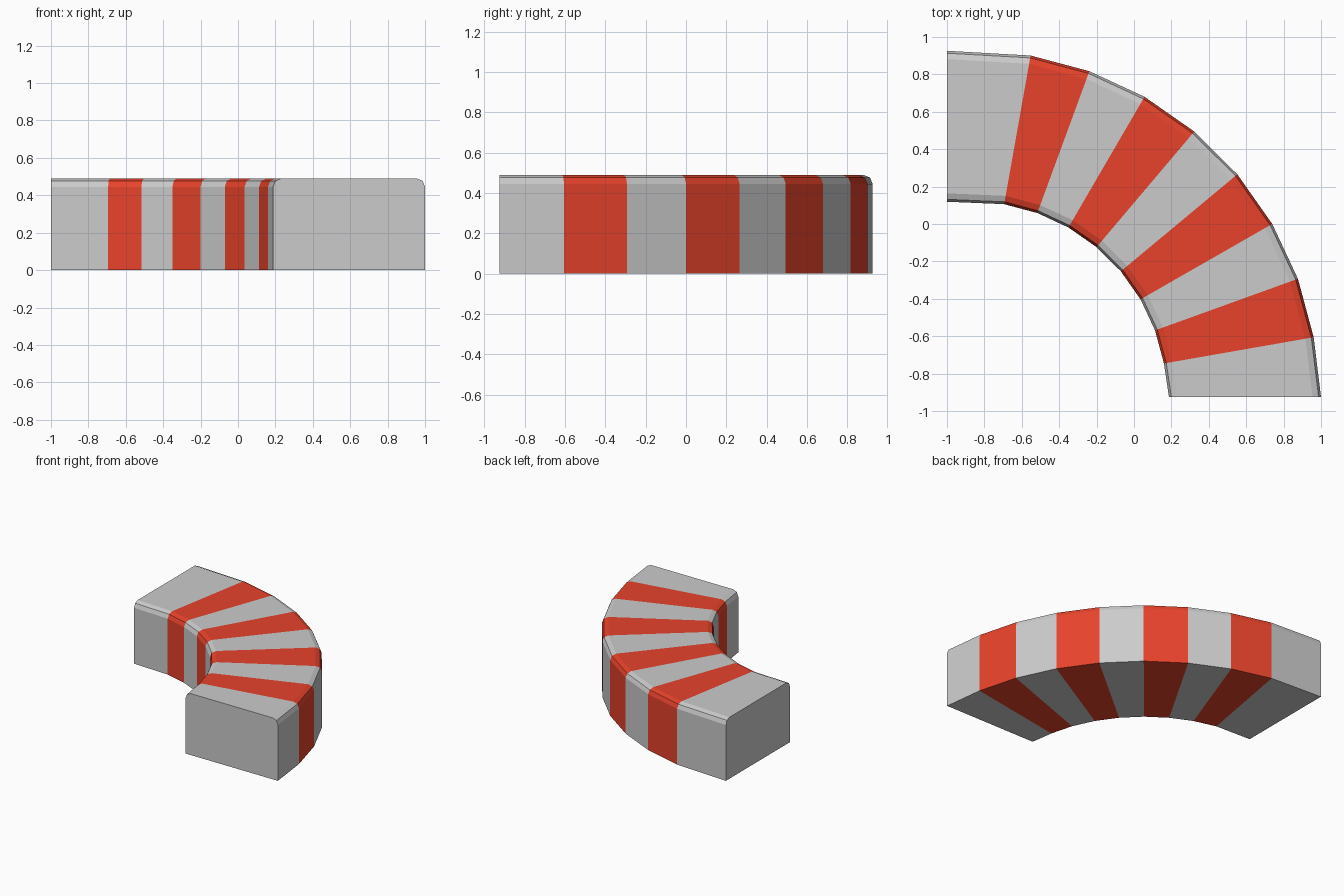
import bpy, bmesh
from math import cos, sin, radians

if "Cube" in bpy.data.objects:
    bpy.data.objects.remove(bpy.data.objects["Cube"])

CX, CY = -0.877, -0.928
STEPS = 9

# Kerb cross-section: (fraction side, inset from that side, height)
PROFILE = [("out", 0, 0), ("out", 0, .445), ("out", .013, .477), ("out", .045, .49),
           ("in", .045, .49), ("in", .013, .477), ("in", 0, .445), ("in", 0, 0)]


def station(i):
    """Cross-section ring at every 10 degrees; both ends are cut square."""
    a = radians(90 - 10 * i)
    ring = []
    for side, inset, z in PROFILE:
        rx, ry = (1.866 - inset, 1.857 - inset) if side == "out" else (1.053 + inset, 1.05 + inset)
        x, y = CX + rx * cos(a), CY + ry * sin(a)
        if i == 0:
            x = -1.0
            y -= .003
        elif i == STEPS:
            y = -.926
            x += .011
        ring.append((x, y, z))
    return ring


def build(name, segments, color=None):
    bm = bmesh.new()
    for s in segments:
        a = [bm.verts.new(p) for p in station(s)]
        b = [bm.verts.new(p) for p in station(s + 1)]
        n = len(a)
        for k in range(n):
            bm.faces.new((a[k], a[(k + 1) % n], b[(k + 1) % n], b[k]))
        # Close the two ends of the bend
        if s == 0:
            bm.faces.new(a[::-1])
        if s == STEPS - 1:
            bm.faces.new(b)
    bmesh.ops.recalc_face_normals(bm, faces=bm.faces)
    # Open bands: make sure the walls face outward
    for s_face in bm.faces:
        c = s_face.calc_center_median()
        nz = s_face.normal.z
        if abs(nz) > .9 and (nz > 0) != (c.z > .2):
            bmesh.ops.reverse_faces(bm, faces=connected(s_face))
    mesh = bpy.data.meshes.new(name)
    bm.to_mesh(mesh)
    bm.free()
    obj = bpy.data.objects.new(name, mesh)
    bpy.context.collection.objects.link(obj)
    if color:
        mat = bpy.data.materials.new(name)
        mat.diffuse_color = color
        mat.use_nodes = True
        mat.node_tree.nodes["Principled BSDF"].inputs["Base Color"].default_value = mat.diffuse_color
        mesh.materials.append(mat)
    return obj


def connected(face):
    found, todo = {face}, [face]
    while todo:
        for e in todo.pop().edges:
            for f in e.link_faces:
                if f not in found:
                    found.add(f)
                    todo.append(f)
    return list(found)


# Alternating bands around the quarter bend
build("grey_barrier_bands", range(0, STEPS, 2))
build("red_barrier_stripes", range(1, STEPS, 2), (.8, .055, .024, 1))
